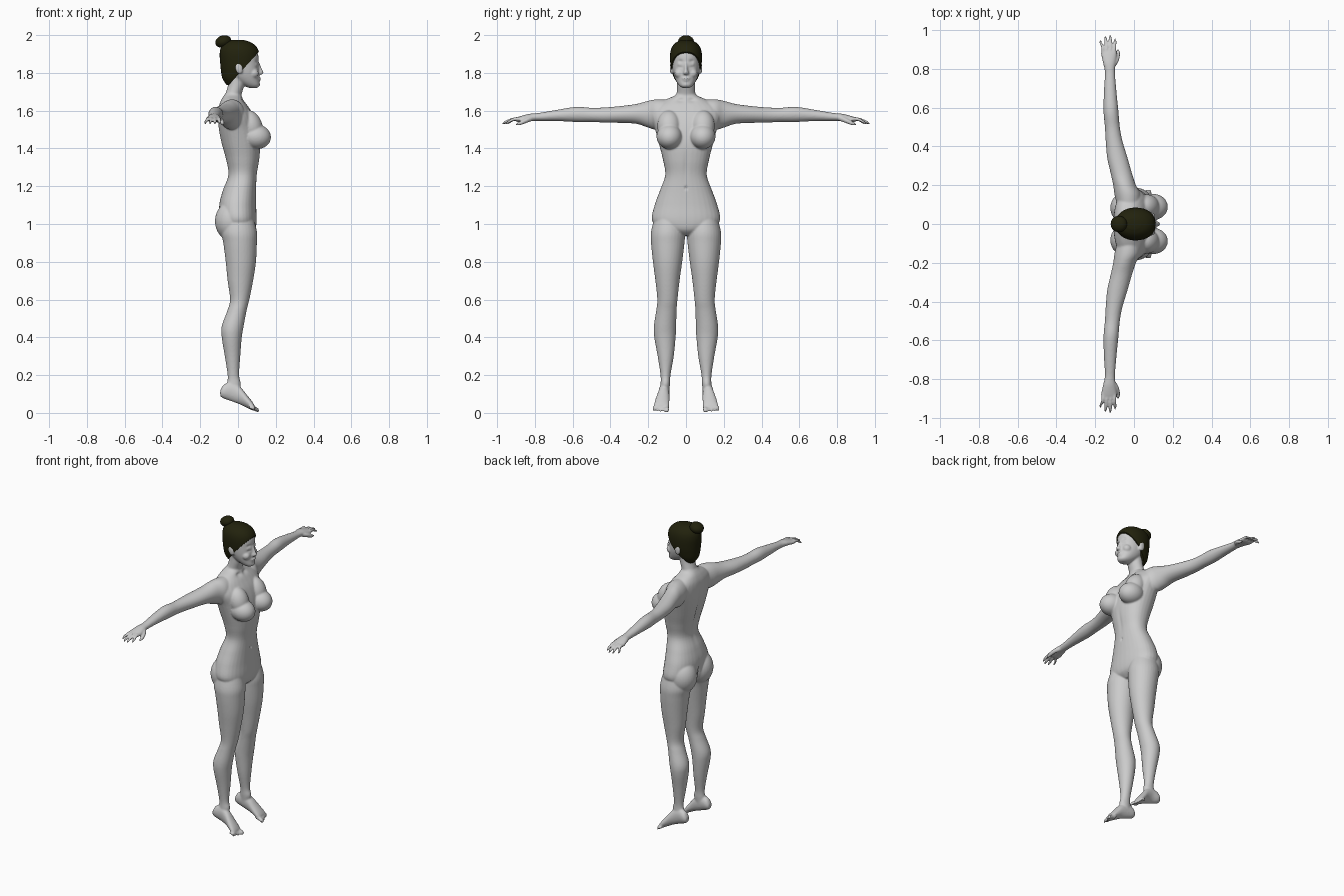
import bpy, bmesh
from math import sin, cos, pi, exp
from mathutils import Vector, Matrix

cube = bpy.data.objects.get("Cube")
if cube:
    bpy.data.objects.remove(cube, do_unlink=True)


def material(name, color):
    mat = bpy.data.materials.new(name)
    mat.use_nodes = True
    mat.diffuse_color = color
    mat.node_tree.nodes["Principled BSDF"].inputs["Base Color"].default_value = color
    return mat


def spline(a, b, c, d, t):
    # Catmull-Rom blend of four neighbouring sections
    return [q + t / 2 * (r - p + t * (2 * p - 5 * q + 4 * r - s + t * (3 * (q - r) + s - p)))
            for p, q, r, s in zip(a, b, c, d)]


def loft(bm, axis, sections, sides=32, steps=5, power=1.0):
    """Smooth closed tube; each section is (position, low, high, low, high)."""
    last = len(sections) - 1
    rows = []
    for i in range(last):
        near = [sections[min(max(i + k, 0), last)] for k in (-1, 0, 1, 2)]
        rows += [spline(*near, j / steps) for j in range(steps)]
    rows.append(sections[last])
    order = {"x": (0, 1, 2), "y": (1, 0, 2), "z": (2, 0, 1)}[axis]

    def place(t, u, v):
        co = [0, 0, 0]
        for index, value in zip(order, (t, u, v)):
            co[index] = value
        return bm.verts.new(co)

    def bend(value):
        return abs(value) ** power * (1 if value > 0 else -1)

    rings = []
    for t, u0, u1, v0, v1 in rows:
        rings.append([place(t, (u0 + u1) / 2 + (u1 - u0) / 2 * bend(cos(2 * pi * k / sides)),
                            (v0 + v1) / 2 + (v1 - v0) / 2 * bend(sin(2 * pi * k / sides)))
                      for k in range(sides)])
    for low, high in zip(rings, rings[1:]):
        for k in range(sides):
            n = (k + 1) % sides
            bm.faces.new((low[k], low[n], high[n], high[k]))
    bm.faces.new(rings[0])
    bm.faces.new(rings[-1])


def upright(bm, sections, **options):
    # Symmetric loft along z from (height, back, front, half width)
    loft(bm, "z", [(z, b, f, -w, w) for z, b, f, w in sections], **options)


def blob(bm, center, radii, tilt=0):
    matrix = (Matrix.Translation(center) @ Matrix.Rotation(tilt, 4, "Y")
              @ Matrix.Diagonal((*radii, 1)))
    bmesh.ops.create_uvsphere(bm, u_segments=32, v_segments=20, radius=1, matrix=matrix)


def digit(bm, axis, points, radii):
    # Finger or toe through a few points
    rows = []
    for p, r in zip(points, radii):
        t, u, v = p if axis == "x" else (p[1], p[0], p[2])
        rows.append((t, u - r, u + r, v - r, v + r))
    loft(bm, axis, rows, sides=12)


def finish(bm, name, mat):
    bmesh.ops.recalc_face_normals(bm, faces=bm.faces)
    mesh = bpy.data.meshes.new(name)
    bm.to_mesh(mesh)
    bm.free()
    mesh.materials.append(mat)
    mesh.polygons.foreach_set("use_smooth", [True] * len(mesh.polygons))
    obj = bpy.data.objects.new(name, mesh)
    bpy.context.collection.objects.link(obj)
    return obj


skin = material("grey skin", (.6, .6, .6, 1))
dark = material("dark olive hair", (.016, .016, .004, 1))
bm = bmesh.new()

# Leg: height, back, front, inner, outer
loft(bm, "z", [(.09, -.06, .0, .09, .14), (.15, -.058, .015, .085, .135),
               (.2, -.055, .006, .082, .135), (.3, -.07, .012, .065, .15),
               (.4, -.086, .02, .055, .168), (.46, -.086, .03, .052, .17),
               (.54, -.057, .045, .05, .158), (.6, -.042, .06, .045, .152),
               (.7, -.055, .08, .034, .162), (.8, -.065, .095, .02, .175),
               (.9, -.078, .1, .008, .185), (.96, -.09, .1, .005, .185),
               (1.04, -.08, .08, .02, .165)])
# Foot, resting on its toes: length, inner, outer, bottom, top
loft(bm, "x", [(-.094, .1, .132, .088, .12), (-.075, .09, .142, .076, .15),
               (-.03, .088, .142, .06, .165), (.01, .088, .15, .045, .14),
               (.045, .088, .163, .028, .098), (.075, .09, .17, .014, .06),
               (.087, .095, .168, .012, .04)])
for k in range(5):
    y, reach = .102 + .0165 * k, .11 - .006 * k
    r = .012 if k == 0 else .0085
    digit(bm, "x", [(.06, y, .03), (.09, y, .022), (reach - .003, y, .013), (reach, y, .012)],
          [r, r, r, r / 2])
# Arm: reach, back, front, bottom, top
loft(bm, "y", [(.07, -.08, .03, 1.53, 1.655), (.15, -.1, .035, 1.5, 1.66),
               (.2, -.107, .01, 1.51, 1.652), (.26, -.12, -.01, 1.53, 1.636),
               (.34, -.138, -.033, 1.535, 1.625), (.43, -.146, -.06, 1.537, 1.617),
               (.5, -.15, -.073, 1.54, 1.615), (.58, -.157, -.08, 1.54, 1.62),
               (.68, -.155, -.09, 1.545, 1.605), (.78, -.15, -.098, 1.546, 1.588),
               (.83, -.16, -.095, 1.545, 1.583), (.88, -.17, -.088, 1.54, 1.57),
               (.9, -.165, -.092, 1.543, 1.562)])
# Fingers and thumb
for k, tip in enumerate((.948, .968, .972, .955)):
    x, spread = -.16 + .02 * k, -.172 + .025 * k
    digit(bm, "y", [(x, .87, 1.556), (x, .91, 1.555), (spread, tip - .015, 1.54),
                    (spread, tip, 1.53)], [.01, .0095, .008, .005])
digit(bm, "y", [(-.11, .81, 1.56), (-.092, .84, 1.55), (-.082, .875, 1.535),
                (-.083, .9, 1.527)], [.014, .014, .011, .006])
# Chest, buttock, ear, cheek, eyelid
blob(bm, (.095, .088, 1.463), (.08, .068, .066), .15)
blob(bm, (.068, .09, 1.52), (.06, .062, .085), -.35)
blob(bm, (-.032, .083, 1.015), (.09, .087, .105))
blob(bm, (.005, .077, 1.825), (.02, .009, .032), -.2)
blob(bm, (.083, .036, 1.797), (.027, .025, .025))
blob(bm, (.091, .031, 1.845), (.012, .015, .01))

# Mirror the paired parts
twin = bmesh.ops.duplicate(bm, geom=bm.verts[:] + bm.edges[:] + bm.faces[:])["geom"]
bmesh.ops.scale(bm, vec=(1, -1, 1), verts=[e for e in twin if isinstance(e, bmesh.types.BMVert)])

# Torso: height, back, front, half width
upright(bm, [(.94, -.03, .06, .03), (.97, -.075, .09, .13), (1.02, -.095, .099, .18),
             (1.1, -.1, .096, .166), (1.18, -.08, .096, .137), (1.26, -.052, .1, .11),
             (1.34, -.064, .113, .122), (1.42, -.086, .118, .142), (1.5, -.102, .108, .163),
             (1.57, -.106, .085, .185), (1.62, -.102, .055, .17), (1.655, -.09, .03, .115),
             (1.68, -.075, .018, .06), (1.7, -.06, .01, .045)], power=.9)
# Neck and head
upright(bm, [(1.62, -.09, .02, .065), (1.68, -.07, .018, .051), (1.74, -.052, .035, .047),
             (1.8, -.05, .04, .047)])
upright(bm, [(1.72, .06, .1, .018), (1.732, .03, .115, .036), (1.76, -.015, .113, .054),
             (1.8, -.055, .112, .068), (1.85, -.08, .11, .074), (1.9, -.082, .106, .074),
             (1.94, -.065, .085, .062), (1.96, -.03, .045, .03)], power=.93)
# Nose and lips
loft(bm, "z", [(1.79, .09, .12, -.013, .013), (1.798, .09, .135, -.016, .016),
               (1.82, .09, .128, -.01, .01), (1.855, .085, .113, -.009, .009)], sides=16)
blob(bm, (.109, 0, 1.771), (.013, .022, .006))
blob(bm, (.107, 0, 1.761), (.013, .019, .006))
blob(bm, (.1, 0, 1.738), (.017, .02, .015))

# Fuse the parts into one soft skin
body = finish(bm, "body", skin)
remesh = body.modifiers.new("fuse", "REMESH")
remesh.mode, remesh.voxel_size, remesh.use_smooth_shade = "VOXEL", .005, True
soften = body.modifiers.new("soften", "SMOOTH")
soften.factor, soften.iterations = .5, 5
graph = bpy.context.evaluated_depsgraph_get()
fused = bpy.data.meshes.new_from_object(body.evaluated_get(graph))
body.modifiers.clear()
body.data = fused

# Sculpted dents: centre, spread, push (mirrored across y)
dents = [((.11, .03, 1.862), (.03, .013, .008), (-.006, 0, 0)),
         ((.1, .03, 1.83), (.03, .013, .006), (-.004, 0, 0)),
         ((.1, 0, 1.19), (.02, .007, .009), (-.008, 0, 0)),
         ((-.09, 0, 1.4), (.05, .014, .14), (.01, 0, 0)),
         ((-.1, 0, 1.02), (.05, .01, .06), (.012, 0, 0)),
         ((.1, 0, 1.32), (.03, .012, .07), (-.004, 0, 0)),
         ((.03, .03, 1.655), (.03, .02, .012), (-.008, 0, 0))]
for vert in fused.vertices:
    point = Vector((vert.co.x, abs(vert.co.y), vert.co.z))
    for center, spread, push in dents:
        away = sum(((p - c) / s) ** 2 for p, c, s in zip(point, center, spread))
        if away < 9:
            vert.co += Vector(push) * exp(-away)

# Hair cap trimmed along a sloping hairline
bm = bmesh.new()
upright(bm, [(1.735, -.06, .02, .04), (1.77, -.082, .06, .062), (1.81, -.09, .1, .076),
             (1.85, -.094, .112, .083), (1.9, -.097, .113, .084), (1.935, -.09, .1, .075),
             (1.96, -.07, .072, .054), (1.973, -.04, .035, .028)], power=.95)
bmesh.ops.bisect_plane(bm, geom=bm.verts[:] + bm.edges[:] + bm.faces[:],
                       plane_co=(0, 0, 1.79), plane_no=(-1.1, 0, 1), clear_inner=True)
bmesh.ops.holes_fill(bm, edges=[e for e in bm.edges if e.is_boundary])
hair = finish(bm, "hair_cap", dark)

# Bun
bm = bmesh.new()
blob(bm, (-.078, 0, 1.966), (.043, .042, .032), -.3)
finish(bm, "hair_bun", dark)

# Keep the hairline crisp
bpy.ops.object.select_all(action="DESELECT")
hair.select_set(True)
bpy.context.view_layer.objects.active = hair
bpy.ops.object.shade_smooth_by_angle()
